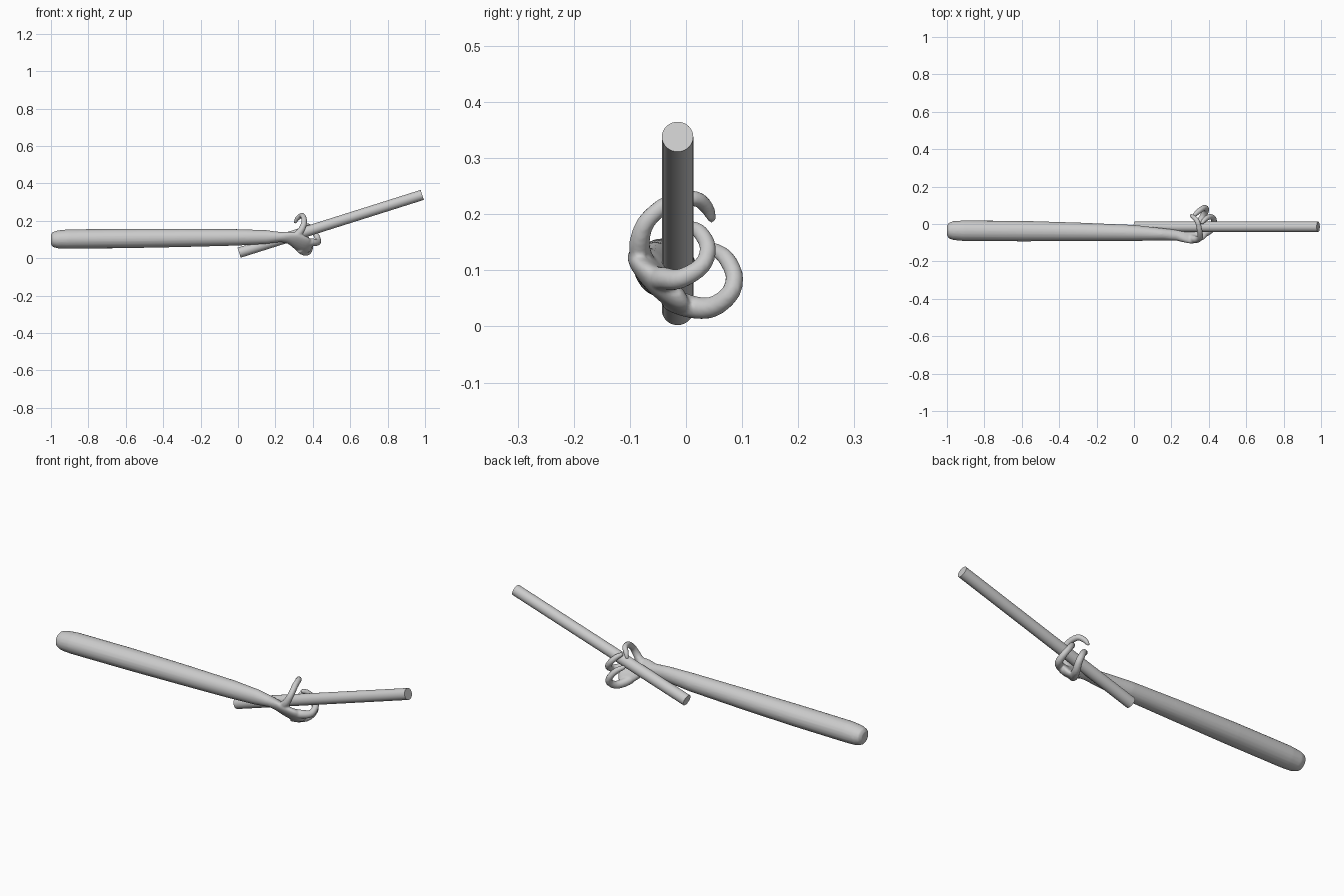
import bpy, bmesh, math
from mathutils import Vector

if "Cube" in bpy.data.objects:
    bpy.data.objects.remove(bpy.data.objects["Cube"])


def smooth_path(pts, steps=6):
    """Catmull-Rom interpolation of (x, y, z, radius...) rows."""
    out = []
    for i in range(len(pts) - 1):
        p0, p1, p2, p3 = (pts[max(0, min(len(pts) - 1, k))] for k in range(i - 1, i + 3))
        for s in range(steps):
            t = s / steps
            out.append([0.5 * (2 * b + (c - a) * t + (2 * a - 5 * b + 4 * c - d) * t * t
                               + (3 * b - a - 3 * c + d) * t ** 3)
                        for a, b, c, d in zip(p0, p1, p2, p3)])
    out.append(list(pts[-1]))
    return out


def loft(bm, rings):
    loops = [[bm.verts.new(p) for p in ring] for ring in rings]
    n = len(loops[0])
    for a, b in zip(loops, loops[1:]):
        for i in range(n):
            j = (i + 1) % n
            bm.faces.new((a[i], a[j], b[j], b[i]))
    bm.faces.new(loops[0][::-1])
    bm.faces.new(loops[-1])


def limb(bm, sections, n=20):
    """Elliptical sections across x: x, y, z, half width, half height, tilt."""
    rings = []
    for x, y, z, a, b, tilt in sections:
        c, s = math.cos(math.radians(tilt)), math.sin(math.radians(tilt))
        ring = []
        for i in range(n):
            t = math.tau * i / n
            u, v = a * math.cos(t), b * math.sin(t)
            ring.append((x, y + u * c - v * s, z + u * s + v * c))
        rings.append(ring)
    loft(bm, rings)


def finger(bm, pts, n=12):
    """Tapered tube with a rounded tip along a smooth path."""
    path = smooth_path(pts)
    pos = [Vector(p[:3]) for p in path]
    rad = [p[3] for p in path]
    tip = (pos[-1] - pos[-2]).normalized()
    r = rad[-1]
    for k in (0.5, 0.85, 0.98):
        pos.append(Vector(path[-1][:3]) + tip * r * k)
        rad.append(r * math.sqrt(1 - k * k))
    side = Vector((1, 0.1, 0.2))
    rings = []
    for i, p in enumerate(pos):
        d = (pos[min(i + 1, len(pos) - 1)] - pos[max(i - 1, 0)]).normalized()
        side = (side - d * side.dot(d)).normalized()
        up = d.cross(side)
        rings.append([p + rad[i] * (side * math.cos(math.tau * k / n) + up * math.sin(math.tau * k / n))
                      for k in range(n)])
    loft(bm, rings)


def make_object(name, bm):
    bmesh.ops.recalc_face_normals(bm, faces=bm.faces[:])
    me = bpy.data.meshes.new(name)
    bm.to_mesh(me)
    bm.free()
    for f in me.polygons:
        f.use_smooth = True
    ob = bpy.data.objects.new(name, me)
    bpy.context.collection.objects.link(ob)
    return ob


# Forearm tapering to the wrist, then a flat tilted palm
bm = bmesh.new()
limb(bm, [(-1.0, -0.035, 0.1, 0.026, 0.026, 0), (-0.99, -0.035, 0.1, 0.042, 0.040, 0),
          (-0.965, -0.035, 0.1, 0.051, 0.048, 0), (-0.91, -0.036, 0.102, 0.055, 0.052, 0),
          (-0.6, -0.038, 0.105, 0.055, 0.052, 0), (-0.3, -0.042, 0.108, 0.050, 0.049, 0),
          (0.0, -0.048, 0.111, 0.043, 0.044, 0), (0.15, -0.055, 0.113, 0.033, 0.037, 0)]
     + smooth_path([(0.23, -0.06, 0.113, 0.030, 0.026, -30), (0.27, -0.064, 0.108, 0.041, 0.025, -42),
                    (0.31, -0.058, 0.09, 0.062, 0.024, -45), (0.35, -0.045, 0.074, 0.066, 0.023, -45),
                    (0.38, -0.036, 0.07, 0.053, 0.020, -42), (0.395, -0.032, 0.072, 0.030, 0.012, -40)], 3))
# Thumb hooking over the rod
finger(bm, [(0.30, -0.075, 0.11, 0.022), (0.335, -0.083, 0.145, 0.019), (0.353, -0.07, 0.187, 0.016),
            (0.350, -0.03, 0.22, 0.015), (0.338, 0.015, 0.228, 0.014), (0.318, 0.036, 0.213, 0.013),
            (0.306, 0.046, 0.193, 0.009)])
# Index finger wrapping in front of the palm and up behind the rod
finger(bm, [(0.35, -0.055, 0.085, 0.022), (0.395, -0.04, 0.085, 0.021), (0.425, -0.01, 0.085, 0.018),
            (0.425, 0.028, 0.108, 0.016), (0.405, 0.039, 0.14, 0.015), (0.38, 0.025, 0.168, 0.014),
            (0.365, 0.008, 0.178, 0.011)])
# Lower finger curling under and back toward the rod
finger(bm, [(0.33, -0.03, 0.05, 0.022), (0.35, 0.005, 0.036, 0.021), (0.372, 0.045, 0.034, 0.019),
            (0.385, 0.078, 0.058, 0.017), (0.375, 0.086, 0.09, 0.016), (0.35, 0.071, 0.122, 0.015),
            (0.325, 0.05, 0.138, 0.012)])
arm = make_object("arm_and_hand", bm)
rm = arm.modifiers.new("merge", 'REMESH')
rm.mode = 'VOXEL'
rm.voxel_size = 0.005
rm.use_smooth_shade = True
sm = arm.modifiers.new("soften", 'SMOOTH')
sm.factor = 0.5
sm.iterations = 4

# Straight rod held in the hand
start, end = Vector((0.006, -0.015, 0.029)), Vector((0.985, -0.015, 0.338))
bpy.ops.mesh.primitive_cylinder_add(vertices=32, radius=0.028, depth=(end - start).length,
                                    location=(start + end) / 2)
rod = bpy.context.object
rod.name = "rod"
rod.rotation_euler = (end - start).to_track_quat('Z', 'Y').to_euler()
bpy.ops.object.shade_smooth_by_angle()
